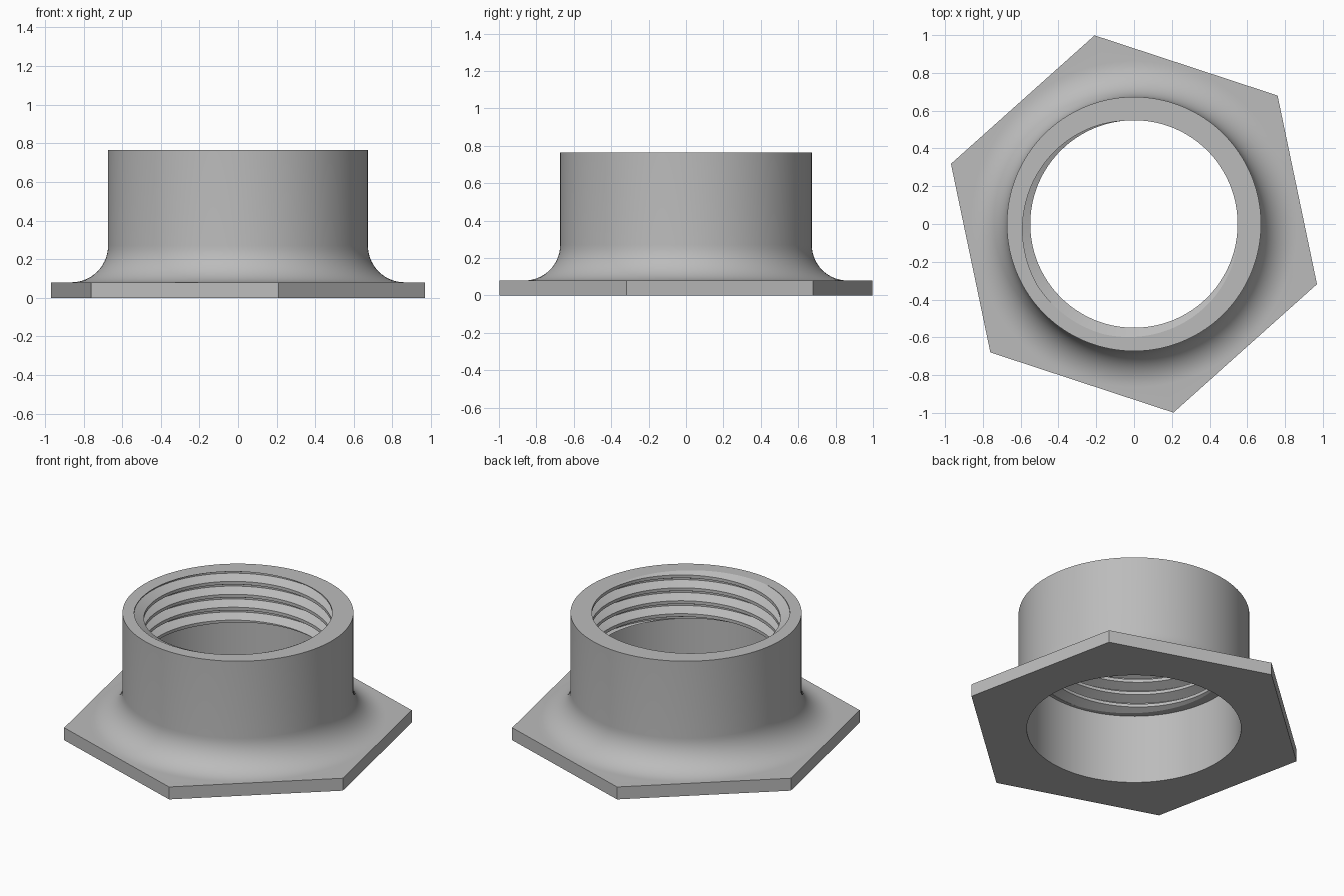
import bpy, bmesh
from math import pi, tau, cos, sin, radians, floor

cube = bpy.data.objects.get("Cube")
if cube:
    bpy.data.objects.remove(cube)

SEGMENTS = 144            # multiple of six, so flange corners fall on columns
HEX_RADIUS, HEX_TURN = 1.02, radians(41.8)
FLANGE_TOP, TOP = 0.08, 0.765
COLLAR, BORE, FILLET = 0.673, 0.625, 0.19
CREST, ROOT = 0.549, 0.605
THREAD_START, PITCH, ROOT_ANGLE = 0.445, 0.083, radians(255)

# One thread turn: (fraction of pitch, radius), starting at the root flat
THREAD = [(0, ROOT), (0.12, ROOT), (0.44, CREST), (0.68, CREST), (1, ROOT)]


def thread_radius(turn):
    """Radius of the thread profile at a position measured in turns."""
    f = turn - floor(turn)
    for (a, ra), (b, rb) in zip(THREAD, THREAD[1:]):
        if f <= b:
            return ra + (rb - ra) * (f - a) / (b - a)


def thread_section(angle):
    """Helical thread rows, clipped flat at both ends."""
    base = TOP + PITCH * (angle - ROOT_ANGLE) / tau
    rows = []
    for turn in range(-7, 4):
        for f, _ in THREAD[:-1]:
            z = min(max(base + PITCH * (turn + f), THREAD_START), TOP)
            rows.append((thread_radius((z - base) / PITCH + 1e-7), z))
    return rows


def fillet_section():
    """Concave sweep from the collar wall down to the flange."""
    steps = 14
    return [(COLLAR + FILLET * (1 - cos(a)), FLANGE_TOP + FILLET * (1 - sin(a)))
            for a in (pi / 2 * i / steps for i in range(steps + 1))]


def section(angle):
    """Closed wall section: bore, thread, collar, fillet, hexagonal flange."""
    local = (angle % (pi / 3)) - pi / 6
    rim = HEX_RADIUS * cos(pi / 6) / cos(local)
    return ([(BORE, 0), (BORE, THREAD_START)] + thread_section(angle)
            + [(COLLAR, TOP)] + fillet_section()
            + [(rim, FLANGE_TOP), (rim, 0)])


# Sweep the section around the axis
bm = bmesh.new()
columns = []
for i in range(SEGMENTS + 1):
    angle = tau * i / SEGMENTS
    c, s = cos(angle + HEX_TURN), sin(angle + HEX_TURN)
    # thread position is measured in world angle, the rim from a flange corner
    pts = section(angle)
    shift = thread_section(angle + HEX_TURN)
    pts[2:2 + len(shift)] = shift
    columns.append([bm.verts.new((r * c, r * s, z)) for r, z in pts])
for a, b in zip(columns, columns[1:]):
    for j in range(len(a)):
        k = (j + 1) % len(a)
        bm.faces.new((a[j], b[j], b[k], a[k]))
bmesh.ops.remove_doubles(bm, verts=bm.verts, dist=0.0001)
bmesh.ops.recalc_face_normals(bm, faces=bm.faces)

mesh = bpy.data.meshes.new("threaded_hex_flange")
bm.to_mesh(mesh)
bm.free()
nut = bpy.data.objects.new("threaded_hex_flange", mesh)
bpy.context.collection.objects.link(nut)

# Plain grey metal
grey = bpy.data.materials.new("plain_grey")
grey.use_nodes = True
colour = (0.5, 0.5, 0.5, 1)
grey.diffuse_color = colour
grey.node_tree.nodes["Principled BSDF"].inputs["Base Color"].default_value = colour
mesh.materials.append(grey)

# Smooth curves, crisp thread and rim edges
bpy.ops.object.select_all(action="DESELECT")
nut.select_set(True)
bpy.context.view_layer.objects.active = nut
bpy.ops.object.shade_smooth_by_angle(angle=radians(25))
